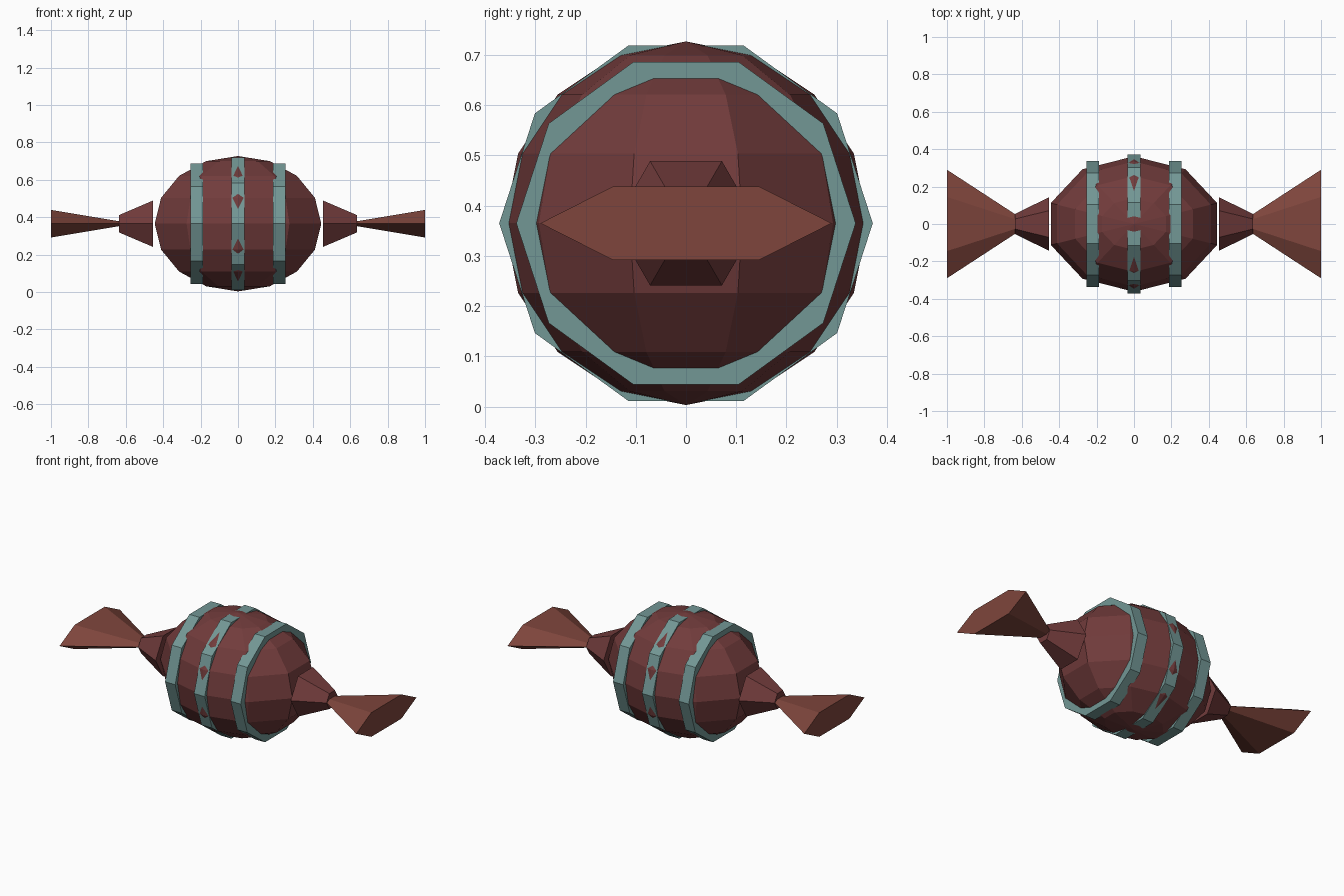
import bpy, bmesh
from math import sin, cos, pi, radians

if "Cube" in bpy.data.objects:
    bpy.data.objects.remove(bpy.data.objects["Cube"])

CZ = 0.365  # height of the long axis


def material(name, rgb):
    m = bpy.data.materials.new(name)
    m.diffuse_color = (*rgb, 1)
    m.use_nodes = True
    m.node_tree.nodes["Principled BSDF"].inputs["Base Color"].default_value = m.diffuse_color
    return m


WRAP = material("wrapper", (0.165, 0.044, 0.044))
TAIL = material("tail", (0.21, 0.06, 0.045))
BAND = material("band", (0.17, 0.31, 0.30))


def finish(name, bm, mat):
    bmesh.ops.recalc_face_normals(bm, faces=bm.faces)
    me = bpy.data.meshes.new(name)
    bm.to_mesh(me)
    bm.free()
    me.materials.append(mat)
    ob = bpy.data.objects.new(name, me)
    ob.location.z = CZ
    bpy.context.collection.objects.link(ob)
    return ob


def prism_x(name, sides, start, end, mat):
    """Capped frustum along x; start and end are (x, y radius, z radius)."""
    bm = bmesh.new()
    rings = []
    for x, ry, rz in (start, end):
        rings.append([bm.verts.new((x, ry * cos(2 * pi * i / sides), rz * sin(2 * pi * i / sides)))
                      for i in range(sides)])
    a, b = rings
    for i in range(sides):
        j = (i + 1) % sides
        bm.faces.new((a[i], a[j], b[j], b[i]))
    bm.faces.new(a)
    bm.faces.new(b)
    return finish(name, bm, mat)


# Sweet body: half circle spun into 10 segments and 8 rings, stretched along x
bm = bmesh.new()
arc = [bm.verts.new((0, cos(radians(t)), sin(radians(t))))
       for t in (-90, -67.5, -45, -22.5, 0, 22.5, 45, 67.5, 90)]
edges = [bm.edges.new(p) for p in zip(arc, arc[1:])]
bmesh.ops.spin(bm, geom=arc + edges, cent=(0, 0, 0), axis=(0, 0, 1),
               angle=2 * pi, steps=10)
bmesh.ops.remove_doubles(bm, verts=bm.verts, dist=0.001)
bmesh.ops.scale(bm, vec=(0.468, 0.362, 0.362), verts=bm.verts)
finish("sweet_body", bm, WRAP)

# Stripe around the middle
prism_x("middle_band", 10, (-0.036, 0.372, 0.372), (0.036, 0.372, 0.372), BAND)

# Side stripes, gathered necks and flared tails on both ends
for side, s in (("left", -1), ("right", 1)):
    prism_x(side + "_band", 10, (s * 0.187, 0.338, 0.338), (s * 0.255, 0.338, 0.338), BAND)
    prism_x(side + "_neck", 6, (s * 0.455, 0.143, 0.143), (s * 0.635, 0.054, 0.054), WRAP)
    prism_x(side + "_tail", 6, (s * 0.635, 0.052, 0.015), (s * 1.0, 0.29, 0.085), TAIL)
